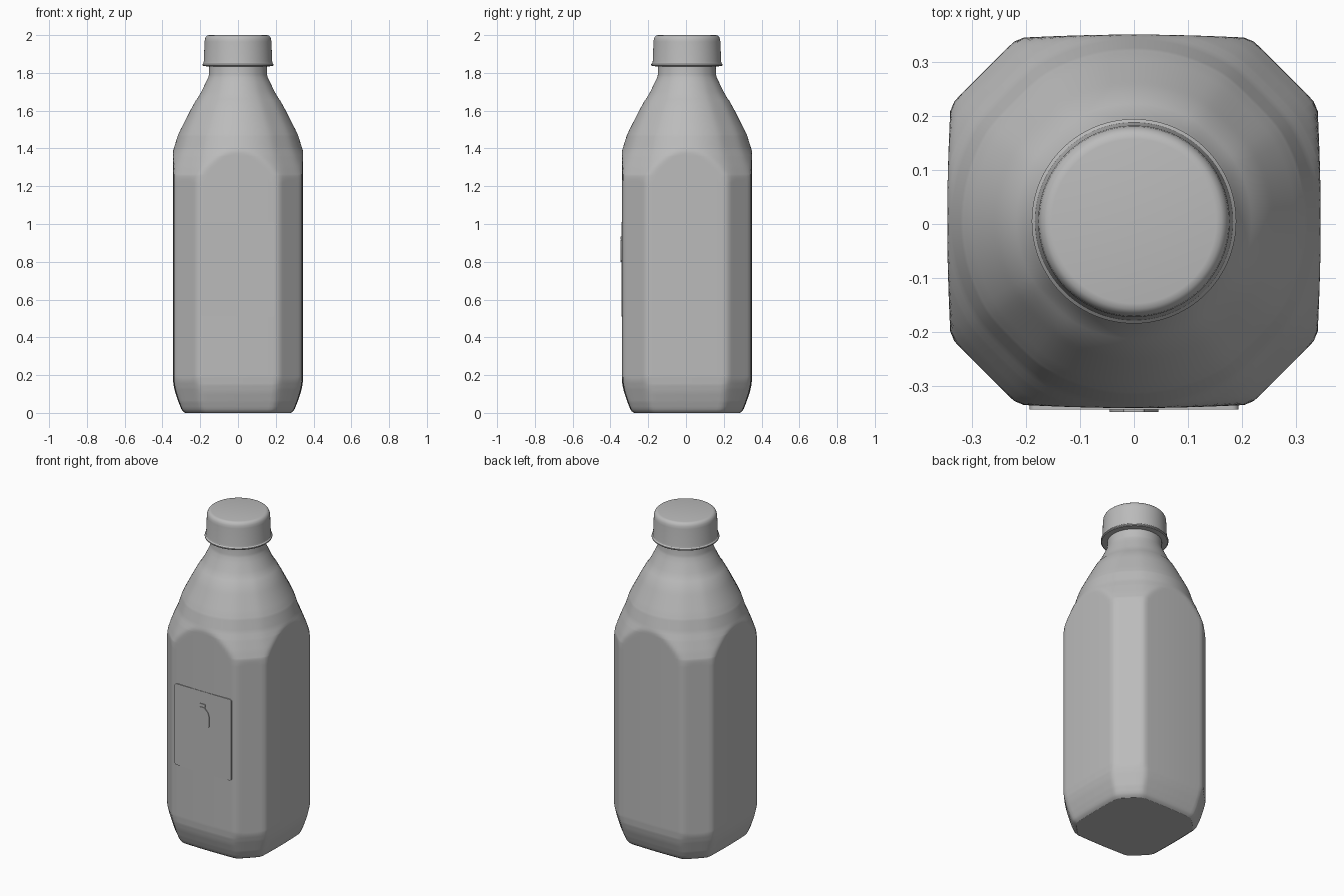
import bpy, bmesh, math

if "Cube" in bpy.data.objects:
    bpy.data.objects.remove(bpy.data.objects["Cube"], do_unlink=True)

CY = 0.005          # bottle axis offset in y
SEG = 128

grey = bpy.data.materials.new("plain_grey")
grey.use_nodes = True
grey.diffuse_color = (0.5, 0.5, 0.5, 1)
grey.node_tree.nodes["Principled BSDF"].inputs["Base Color"].default_value = (0.5, 0.5, 0.5, 1)


def finish(name, bm, angle=30):
    bmesh.ops.recalc_face_normals(bm, faces=bm.faces)
    mesh = bpy.data.meshes.new(name)
    bm.to_mesh(mesh)
    bm.free()
    ob = bpy.data.objects.new(name, mesh)
    bpy.context.collection.objects.link(ob)
    mesh.materials.append(grey)
    bpy.ops.object.select_all(action='DESELECT')
    ob.select_set(True)
    bpy.context.view_layer.objects.active = ob
    bpy.ops.object.shade_smooth_by_angle(angle=math.radians(angle))
    return ob


def loft(name, heights, radius):
    """Closed skin through rings whose radius depends on angle and height."""
    bm = bmesh.new()
    rings = []
    for i, z in enumerate(heights):
        ring = []
        for s in range(SEG):
            t = 2 * math.pi * s / SEG
            r = radius(t, i, z)
            ring.append(bm.verts.new((r * math.cos(t), r * math.sin(t) + CY, z)))
        rings.append(ring)
    for a, b in zip(rings, rings[1:]):
        for s in range(SEG):
            n = (s + 1) % SEG
            bm.faces.new((a[s], a[n], b[n], b[s]))
    bm.faces.new(rings[0][::-1])
    bm.faces.new(rings[-1])
    return finish(name, bm)


def lerp_table(table, z):
    for (z0, v0), (z1, v1) in zip(table, table[1:]):
        if z <= z1:
            return v0 + (v1 - v0) * (z - z0) / (z1 - z0)
    return table[-1][1]


def smooth_min(a, b, k):
    h = max(k - abs(a - b), 0) / k
    return min(a, b) - h * h * k / 4


# Bottle body: a round profile trimmed by four side panels and four corner flats
ROUND = [(0, .328), (.008, .340), (.02, .350), (.06, .367), (.13, .388), (.19, .402),
         (1.22, .402), (1.26, .396), (1.30, .382), (1.36, .358), (1.40, .340),
         (1.47, .318), (1.50, .304), (1.60, .253), (1.655, .223), (1.661, .217),
         (1.70, .194), (1.75, .170), (1.775, .158), (1.79, .154), (1.85, .152)]
PANEL = [(0, .280), (.008, .292), (.02, .300), (.06, .316), (.11, .333),
         (.15, .342), (.19, .345), (2, .345)]


def body_radius(t, i, z):
    base = lerp_table(ROUND, z)
    flat = lerp_table(PANEL, z)
    q = (t + math.pi / 4) % (math.pi / 2) - math.pi / 4      # angle from nearest panel
    d = math.pi / 4 - abs(q)                                 # angle from nearest corner
    panel = flat / math.cos(q) - 0.15 * (flat * math.tan(q)) ** 2
    ease = min(max((z - 1.66) / 0.1, 0), 1)                  # corners fade into the neck
    corner = min(.392, base * (.985 + .03 * ease)) / math.cos(d)
    return smooth_min(smooth_min(base, panel, .006), corner, .006)


levels = {round(z, 3) for z, _ in ROUND + PANEL if z < 1.9}
levels |= {round(.02 + .015 * i, 3) for i in range(13)}
levels |= {round(.25 + .1 * i, 3) for i in range(10)}
levels |= {round(1.2 + .0125 * i, 4) for i in range(32)}
loft("bottle_body", sorted(levels), body_radius)

# Screw cap with a flared lower rim and rounded top edge
CAP = [(.152, 1.834), (.184, 1.836), (.189, 1.840), (.189, 1.846), (.183, 1.852),
       (.181, 1.862), (.177, 1.965), (.175, 1.980), (.170, 1.991),
       (.162, 1.998), (.152, 2.0)]
loft("cap", [z for _, z in CAP], lambda t, i, z: CAP[i][0])


def plate(name, outline, front, back):
    """Extrude an x-z outline between two depths."""
    bm = bmesh.new()
    f = bm.faces.new([bm.verts.new((x, front, z)) for x, z in outline])
    ext = bmesh.ops.extrude_face_region(bm, geom=[f])
    for v in ext["geom"]:
        if isinstance(v, bmesh.types.BMVert):
            v.co.y = back
    return finish(name, bm)


def rounded_rect(x0, x1, z0, z1, r):
    pts = []
    corners = [(x1 - r, z1 - r), (x0 + r, z1 - r), (x0 + r, z0 + r), (x1 - r, z0 + r)]
    for k, (cx, cz) in enumerate(corners):
        for j in range(5):
            a = math.pi / 2 * (k + j / 4)
            pts.append((cx + r * math.cos(a), cz + r * math.sin(a)))
    return pts


# Raised label panel on the front
plate("label", rounded_rect(-.193, .193, .51, 1.01, .012), -.3425, -.3335)

# Small bottle-shaped relief with its stopper
half = [(.040, .800), (.045, .806), (.045, .862), (.038, .888), (.019, .908), (.016, .914)]
plate("relief_bottle", half + [(-x, z) for x, z in reversed(half)], -.347, -.340)
plate("relief_stopper", rounded_rect(-.019, .019, .917, .935, .004), -.347, -.340)
